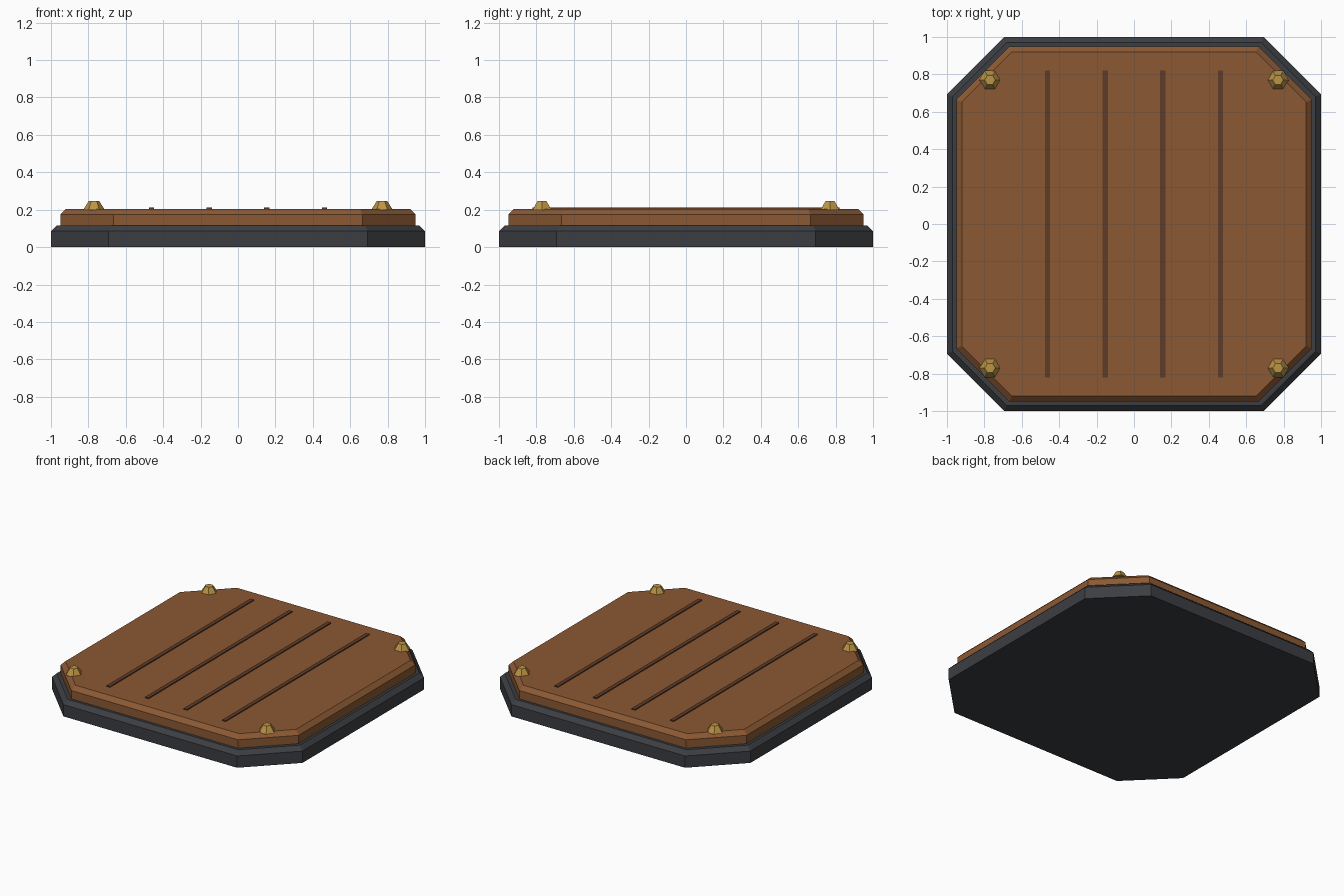
import bpy, bmesh
from math import tan, radians

if "Cube" in bpy.data.objects:
    bpy.data.objects.remove(bpy.data.objects["Cube"])


def material(name, rgb):
    m = bpy.data.materials.new(name)
    m.diffuse_color = (*rgb, 1)
    m.use_nodes = True
    m.node_tree.nodes["Principled BSDF"].inputs["Base Color"].default_value = m.diffuse_color
    return m


DARK = material("dark_metal", (0.045, 0.048, 0.055))
WOOD = material("brown_wood", (0.26, 0.10, 0.033))
SEAM = material("dark_wood", (0.11, 0.045, 0.022))
BRASS = material("brass", (0.50, 0.30, 0.06))


def add_object(name, bm, mat):
    bmesh.ops.recalc_face_normals(bm, faces=bm.faces[:])
    mesh = bpy.data.meshes.new(name)
    bm.to_mesh(mesh)
    bm.free()
    mesh.materials.append(mat)
    obj = bpy.data.objects.new(name, mesh)
    bpy.context.collection.objects.link(obj)
    return obj


def octagon(h, c):
    return [(h, -c), (h, c), (c, h), (-c, h), (-h, c), (-h, -c), (-c, -h), (c, -h)]


def slab(name, half, corner, z0, z1, z2, inset, mat):
    """Eight-sided slab with a chamfered top edge."""
    bm = bmesh.new()
    c_in = corner - inset * tan(radians(22.5))
    levels = [(half, corner, z0), (half, corner, z1), (half - inset, c_in, z2)]
    rings = [[bm.verts.new((x, y, z)) for x, y in octagon(h, c)] for h, c, z in levels]
    for low, high in zip(rings, rings[1:]):
        for i in range(8):
            j = (i + 1) % 8
            bm.faces.new((low[i], low[j], high[j], high[i]))
    bm.faces.new(rings[0])
    bm.faces.new(rings[-1])
    return add_object(name, bm, mat)


# Stacked base and deck
slab("base_plate", 1.0, 0.693, 0.0, 0.085, 0.115, 0.03, DARK)
slab("deck", 0.95, 0.665, 0.115, 0.175, 0.205, 0.03, WOOD)

# Thin plank seams along y
for i in range(4):
    bm = bmesh.new()
    bmesh.ops.create_cube(bm, size=1)
    bmesh.ops.scale(bm, vec=(0.028, 1.64, 0.016), verts=bm.verts[:])
    bmesh.ops.translate(bm, vec=(-0.462 + 0.308 * i, 0, 0.204), verts=bm.verts[:])
    add_object(f"plank_seam_{i + 1}", bm, SEAM)

# Six-sided tapered corner studs, points along x
for n, (sx, sy) in enumerate([(-1, -1), (1, -1), (1, 1), (-1, 1)]):
    bm = bmesh.new()
    profile = [(0.058, 0.199), (0.028, 0.246)]
    rings = []
    for r, z in profile:
        pts = [(r, 0), (r / 2, r * 0.866), (-r / 2, r * 0.866),
               (-r, 0), (-r / 2, -r * 0.866), (r / 2, -r * 0.866)]
        rings.append([bm.verts.new((sx * 0.77 + x, sy * 0.77 + y, z)) for x, y in pts])
    for i in range(6):
        j = (i + 1) % 6
        bm.faces.new((rings[0][i], rings[0][j], rings[1][j], rings[1][i]))
    bm.faces.new(rings[0])
    bm.faces.new(rings[1])
    add_object(f"corner_stud_{n + 1}", bm, BRASS)
